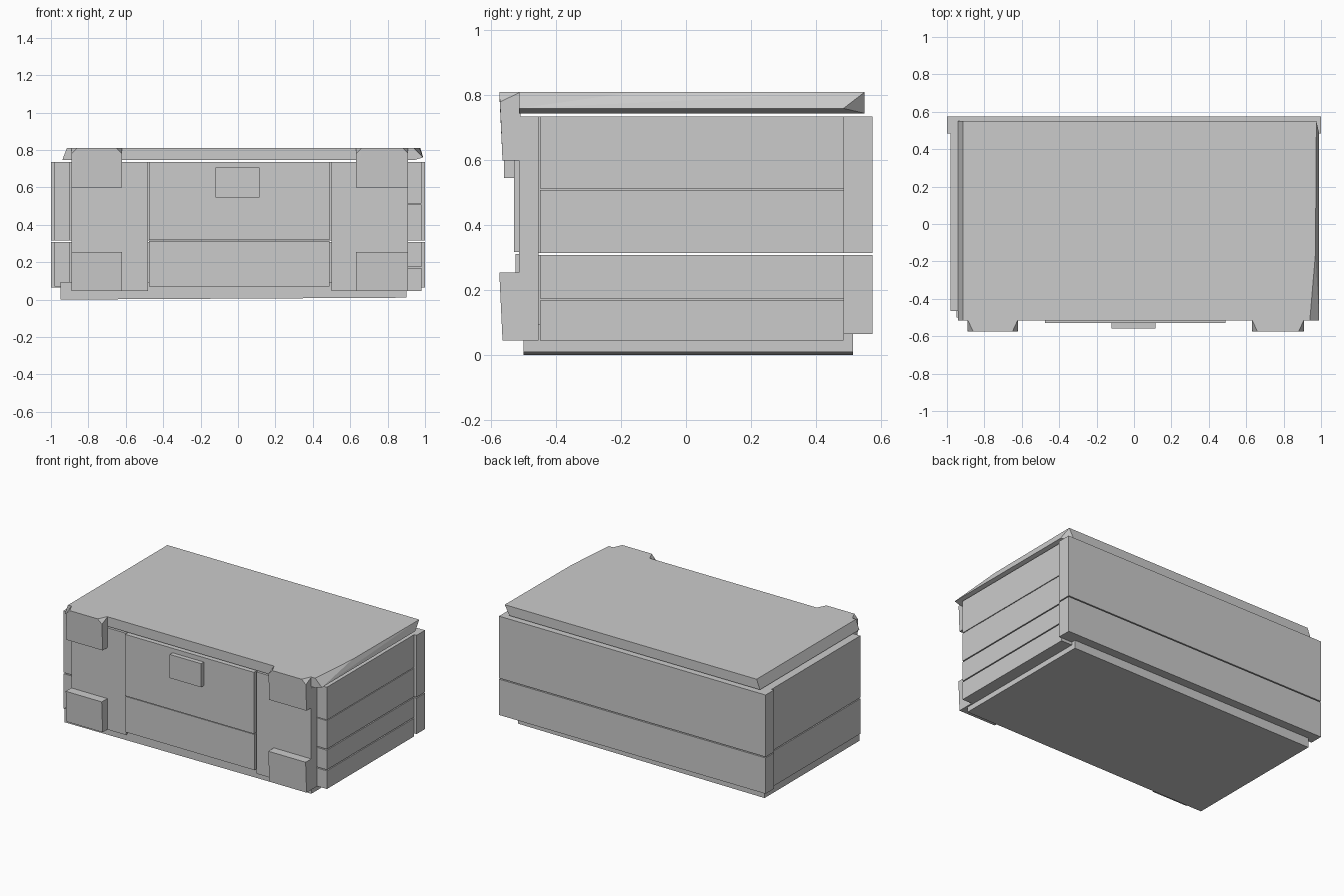
import bpy, bmesh

if "Cube" in bpy.data.objects:
    bpy.data.objects.remove(bpy.data.objects["Cube"])


def hull(name, points):
    """Flat-faced convex solid around a handful of corner points."""
    bm = bmesh.new()
    for p in points:
        bm.verts.new(p)
    bmesh.ops.convex_hull(bm, input=bm.verts)
    bmesh.ops.dissolve_limit(bm, angle_limit=0.01, verts=bm.verts, edges=bm.edges)
    bmesh.ops.recalc_face_normals(bm, faces=bm.faces)
    me = bpy.data.meshes.new(name)
    bm.to_mesh(me)
    bm.free()
    ob = bpy.data.objects.new(name, me)
    bpy.context.collection.objects.link(ob)
    return ob


def box(name, x, y, z):
    return hull(name, [(a, b, c) for a in x for b in y for c in z])


# Base slab, bottom rising slightly to the right
hull("base", [(a, b, c) for b in (-0.50, 0.515)
              for a, c in ((-0.95, 0.0), (0.90, 0.01), (-0.95, 0.095), (0.90, 0.095))])

# Back planks, full width
for i, z in enumerate([(0.065, 0.308), (0.315, 0.735)]):
    box(f"back_plank_{i}", (-1.0, 1.0), (0.485, 0.575), z)

# Right side planks (four) and left side planks (two)
for i, z in enumerate([(0.045, 0.168), (0.175, 0.308), (0.315, 0.508), (0.513, 0.735)]):
    box(f"right_plank_{i}", (0.90, 0.982), (-0.45, 0.485), z)
for i, z in enumerate([(0.07, 0.308), (0.315, 0.735)]):
    box(f"left_plank_{i}", (-0.982, -0.90), (-0.465, 0.485), z)

# Wide front boards beside the centre panel
for side, x in (("left", (-0.89, -0.48)), ("right", (0.50, 0.91))):
    box(f"front_board_{side}", x, (-0.515, -0.455), (0.045, 0.735))

# Centre front planks and latch
box("front_plank_lower", (-0.475, 0.49), (-0.525, -0.46), (0.07, 0.312))
box("front_plank_upper", (-0.475, 0.49), (-0.53, -0.46), (0.318, 0.735))
box("latch", (-0.12, 0.115), (-0.56, -0.525), (0.545, 0.705))

# Lid: undercut ridge on the right, slight slope on the left
hull("lid", [
    (-0.915, -0.515, 0.81), (-0.915, 0.55, 0.81),
    (-0.94, -0.515, 0.745), (-0.94, 0.55, 0.745),
    (0.94, -0.515, 0.81), (0.97, -0.16, 0.81), (0.975, 0.55, 0.81),
    (0.99, -0.515, 0.76), (0.99, 0.485, 0.76),
    (0.94, -0.515, 0.745), (0.94, 0.55, 0.745)])

# Corner brackets: upper ones have clipped top corners
for side, (x0, x1) in (("left", (-0.89, -0.62)), ("right", (0.63, 0.91))):
    for level, z0, z1, cut in (("lower", 0.045, 0.255, 0.0), ("upper", 0.60, 0.81, 0.03)):
        pts = [(x, y, z) for x in (x0, x1)
               for y, z in ((-0.51, z0), (-0.51, z1), (-0.565, z0), (-0.573, z1 - cut))]
        pts += [(x0 + cut, -0.575, z1), (x1 - cut, -0.575, z1)]
        hull(f"bracket_{level}_{side}", pts)
